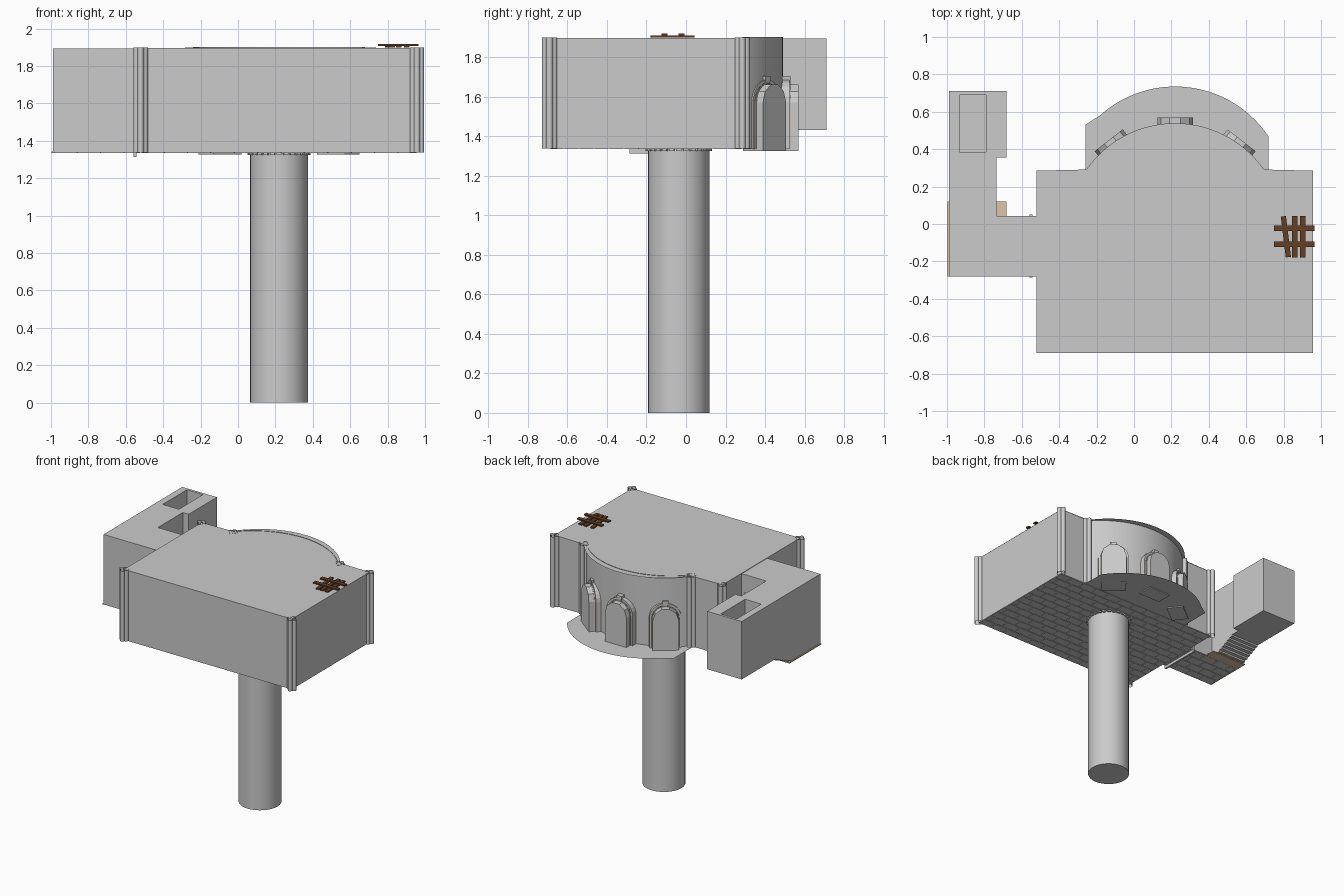
import bpy, bmesh, math
from mathutils import Matrix, Vector

if "Cube" in bpy.data.objects:
    bpy.data.objects.remove(bpy.data.objects["Cube"])


def material(name, c):
    m = bpy.data.materials.new(name)
    m.diffuse_color = (*c, 1)
    m.use_nodes = True
    m.node_tree.nodes["Principled BSDF"].inputs["Base Color"].default_value = m.diffuse_color
    return m


TAN = material("tan_stone", (0.72, 0.55, 0.40))
WOOD = material("brown_wood", (0.13, 0.05, 0.018))


def finish(name, bm, mat=None, smooth=False):
    bmesh.ops.recalc_face_normals(bm, faces=bm.faces)
    me = bpy.data.meshes.new(name)
    bm.to_mesh(me)
    bm.free()
    ob = bpy.data.objects.new(name, me)
    bpy.context.collection.objects.link(ob)
    if mat:
        me.materials.append(mat)
    if smooth:
        bpy.ops.object.select_all(action='DESELECT')
        ob.select_set(True)
        bpy.context.view_layer.objects.active = ob
        bpy.ops.object.shade_smooth_by_angle(angle=math.radians(35))
    return ob


def loft(name, loops, start=True, end=True, closed=True, mat=None, smooth=False, mtx=Matrix()):
    bm = bmesh.new()
    vs = [[bm.verts.new(mtx @ Vector(p)) for p in lp] for lp in loops]
    n = len(loops[0])
    for a, b in zip(vs, vs[1:]):
        for i in range(n if closed else n - 1):
            j = (i + 1) % n
            bm.faces.new((a[i], a[j], b[j], b[i]))
    if start:
        bm.faces.new(vs[0])
    if end:
        bm.faces.new(vs[-1])
    return finish(name, bm, mat, smooth)


def prism(name, pts, z0, z1, **kw):
    return loft(name, [[(x, y, z) for x, y in pts] for z in (z0, z1)], **kw)


def rect(x0, x1, y0, y1):
    return [(x0, y0), (x1, y0), (x1, y1), (x0, y1)]


def arc(cx, cy, r, x0, x1, n=28):
    a0, a1 = math.acos((x0 - cx) / r), math.acos((x1 - cx) / r)
    return [(cx + r * math.cos(a0 + (a1 - a0) * i / n),
             cy + r * math.sin(a0 + (a1 - a0) * i / n)) for i in range(n + 1)]


def circle(cx, cy, r, n):
    return [(cx + r * math.cos(math.tau * i / n), cy + r * math.sin(math.tau * i / n)) for i in range(n)]


def sheet(name, pts, z, **kw):
    bm = bmesh.new()
    bm.faces.new([bm.verts.new((x, y, z)) for x, y in pts])
    return finish(name, bm, **kw)


FLOOR, TOP = 1.337, 1.897

# main hall and overhanging roof with a curved back
prism("hall_walls", rect(-0.52, 0.957, -0.69, 0.285), FLOOR, TOP)
roof = [(-0.52, 0.285), (-0.52, -0.69), (0.957, -0.69), (0.957, 0.285)]
sheet("roof", roof + arc(0.22, -0.04, 0.579, -0.255, 0.695)[::-1], TOP + 0.001)

# curved apse wall and balcony ledge
wall = arc(0.22, -0.128, 0.618, -0.24, 0.68)
prism("apse_wall", wall, FLOOR, TOP + 0.004, start=False, end=False, closed=False, smooth=True)
sheet("balcony_ledge", [(-0.26, 0.285), (-0.26, 0.53)] + arc(0.22, 0.135, 0.6, -0.18, 0.72)
      + [(0.72, 0.285)], FLOOR - 0.003)


# arched windows
def arch(r, base, spring=1.57, n=5):
    a = [(r * math.cos(math.pi * i / n), spring + r * math.sin(math.pi * i / n)) for i in range(n + 1)]
    return [(r, base)] + a + [(-r, base)]


def xz(pts, y):
    return [(x, y, z) for x, z in pts]


for label, deg in (("right", -38), ("middle", 0), ("left", 38)):
    m = Matrix.Translation((0.22, -0.007, 0)) @ Matrix.Rotation(math.radians(deg), 4, 'Z')
    a = arch(0.095, 1.326)
    loft(label + "_window_niche", [xz(a, 0.45), xz(a, 0.577)], mtx=m)
    inner, outer = arch(0.1, 1.335, n=12), arch(0.116, 1.335, n=12)
    loft(label + "_window_frame", [xz(outer, 0.47), xz(outer, 0.53), xz(inner, 0.53)],
         start=False, end=False, closed=False, mtx=m)
    trim = arch(0.098, 1.335, n=12)
    loft(label + "_window_trim", [xz(inner, 0.532), xz(trim, 0.536), xz(arch(0.094, 1.335, n=12), 0.536)],
         start=False, end=False, closed=False, mat=TAN, mtx=m)
    key = [(-0.018, 1.67), (0.018, 1.67), (0.022, 1.705), (-0.022, 1.705)]
    loft(label + "_keystone", [xz(key, 0.48), xz(key, 0.535)], mtx=m)

# clustered columns, open at the ends
lobes = []
for i in range(48):
    t = math.tau * i / 48
    lobes.append((0.024 + 0.014 * abs(math.cos(2 * t)), t))
for i, (x, y) in enumerate([(-0.52, -0.69), (0.957, -0.69), (0.957, 0.285), (-0.52, 0.285),
                            (-0.245, 0.285), (0.70, 0.285)]):
    prism(f"column_{i + 1}", [(x + r * math.cos(t), y + r * math.sin(t)) for r, t in lobes],
          FLOOR, TOP + 0.003, start=False, end=False, smooth=True)

# well shaft and its ring of stones
prism("well_shaft", circle(0.22, -0.037, 0.155, 32), 0, FLOOR, end=False, smooth=True)
bm = bmesh.new()
for i in range(28):
    m = (Matrix.Translation((0.22, -0.037, 1.332)) @ Matrix.Rotation(math.tau * i / 28, 4, 'Z')
         @ Matrix.Translation((0.157, 0, 0)) @ Matrix.Diagonal((0.022, 0.026, 0.014, 1)))
    bmesh.ops.create_cube(bm, size=1, matrix=m)
finish("well_stones", bm)


# flagstones showing underneath the floors
def flagstones(name, x0, x1, y0, y1, w=0.125, d=0.075, gap=0.007):
    bm = bmesh.new()
    rows = round((y1 - y0) / d)
    d = (y1 - y0) / rows
    for r in range(rows):
        x = x0 - (w / 2 if r % 2 else 0)
        while x < x1 - 0.01:
            a, b = max(x, x0) + gap / 2, min(x + w, x1) - gap / 2
            c = ((a + b) / 2, y0 + d * (r + 0.5), FLOOR)
            if b > a:
                bmesh.ops.create_cube(bm, size=1, matrix=Matrix.Translation(c)
                                      @ Matrix.Diagonal((b - a, d - gap, 0.006, 1)))
            x += w
    finish(name, bm)


flagstones("hall_flagstones", -0.52, 0.957, -0.69, 0.285)
flagstones("corridor_flagstones", -0.985, -0.52, -0.28, 0.04)

# corridor, door frame and tan first step
prism("corridor", rect(-0.988, -0.52, -0.28, 0.042), FLOOR, 1.893)
prism("door_frame", rect(-0.558, -0.543, -0.287, 0.05), 1.313, 1.75)
prism("first_step", rect(-0.993, -0.683, 0.03, 0.12), 1.335, 1.343, mat=TAN)
prism("corridor_edge", rect(-0.996, -0.985, -0.28, 0.12), 1.335, 1.343, mat=TAN)

# stair passage with stepped underside
prof = [(0.355, TOP - 0.004), (0.04, TOP - 0.004), (0.04, FLOOR), (0.10, FLOOR)]
for i in range(7):
    y, z = 0.10 + 0.03 * i, FLOOR + 0.0136 * (i + 1)
    prof += [(y, z), (y + 0.03, z)]
prof += [(0.355, 1.432)]
loft("stair_passage", [[(x, y, z) for y, z in prof] for x in (-0.988, -0.735)])

# stair head block with an open hatch in its top
out, hole = rect(-0.988, -0.683, 0.355, 0.71), rect(-0.933, -0.79, 0.385, 0.69)
loft("stair_head", [[(x, y, z) for x, y in p] for p, z in
                    ((out, 1.432), (out, 1.893), (hole, 1.893), (hole, 1.56))])

# wooden grating on the roof
for i, (x, tilt) in enumerate(((0.812, 7), (0.86, 0), (0.902, 0))):
    m = Matrix.Translation((x, -0.068, 0)) @ Matrix.Rotation(math.radians(tilt), 4, 'Z')
    prism(f"grate_slat_{i + 1}", rect(-0.014, 0.014, -0.11, 0.11), 1.9, 1.91, mat=WOOD, mtx=m)
for i, y in enumerate((-0.022, -0.108)):
    prism(f"grate_crossbar_{i + 1}", rect(0.748, 0.965, y - 0.015, y + 0.015), 1.908, 1.918, mat=WOOD)
